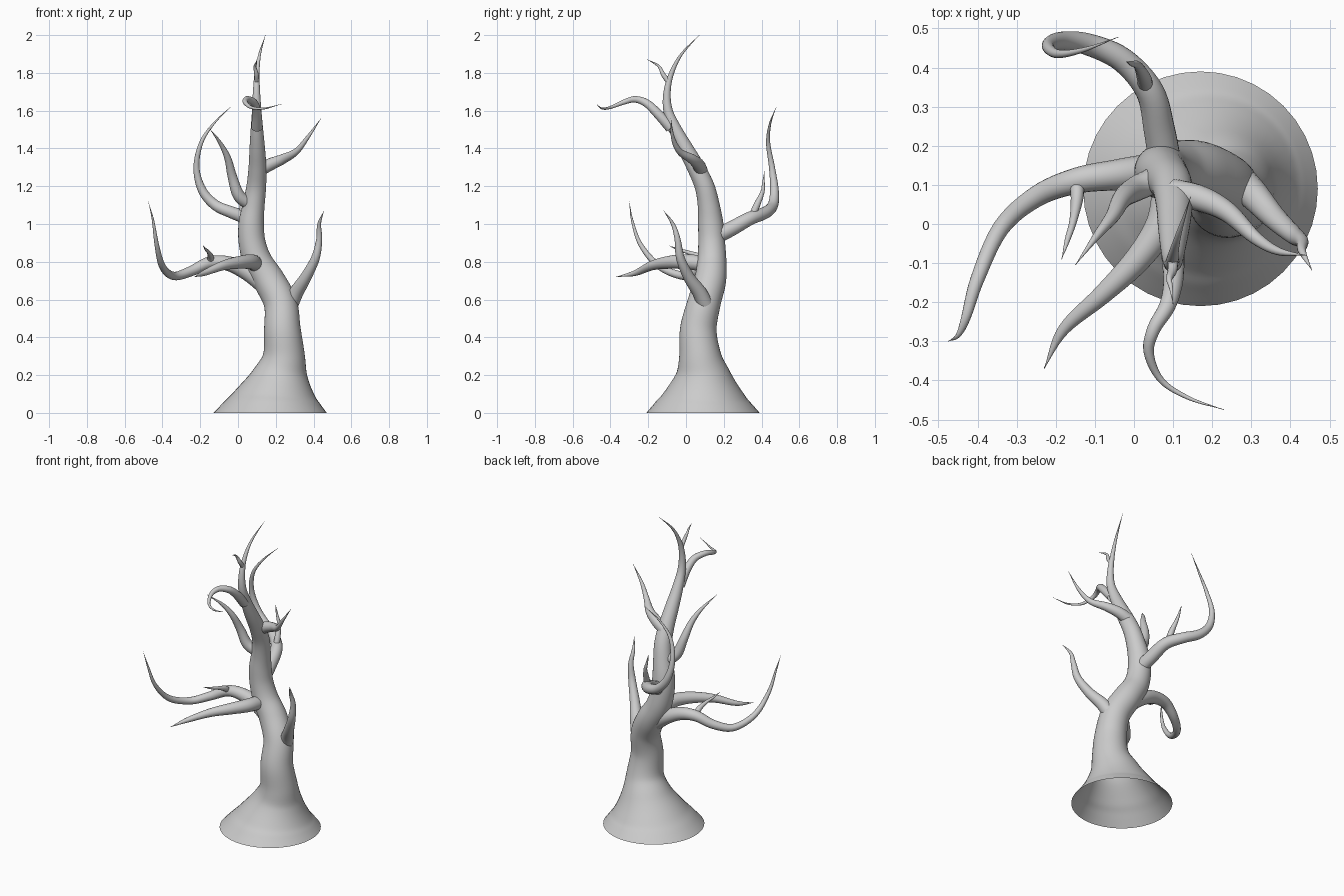
import bpy, bmesh, math
from mathutils import Vector


def spline(pts, steps=6):
    """Catmull-Rom through (x, y, z, radius) points."""
    p = [Vector(q) for q in pts]
    p = [2 * p[0] - p[1]] + p + [2 * p[-1] - p[-2]]
    out = []
    for i in range(1, len(p) - 2):
        a, b, c, d = p[i - 1:i + 3]
        for s in range(steps):
            t = s / steps
            out.append(0.5 * (2 * b + (c - a) * t + (2 * a - 5 * b + 4 * c - d) * t * t
                              + (3 * b - a - 3 * c + d) * t ** 3))
    return out + [p[-2]]


def limb(name, pts, sides=20, rooted=False):
    """Tapering tube swept along a spline; a rooted one starts with level rings."""
    path = spline(pts)
    bm = bmesh.new()
    rings, side = [], None
    for i, q in enumerate(path):
        t = (path[min(i + 1, len(path) - 1)].xyz - path[max(i - 1, 0)].xyz).normalized()
        if rooted:
            t = t.lerp(Vector((0, 0, 1)), max(0, 1 - q.z / 0.4)).normalized()
        if side is None:
            side = t.orthogonal()
        side = (side - t * side.dot(t)).normalized()
        other = t.cross(side)
        r = max(q.w, 0.0008)
        rings.append([bm.verts.new(q.xyz + r * (math.cos(a) * side + math.sin(a) * other))
                      for a in (2 * math.pi * k / sides for k in range(sides))])
    for lo, hi in zip(rings, rings[1:]):
        for k in range(sides):
            n = (k + 1) % sides
            bm.faces.new((lo[k], lo[n], hi[n], hi[k]))
    bm.faces.new(rings[-1])
    me = bpy.data.meshes.new(name)
    bm.to_mesh(me)
    bm.free()
    me.shade_smooth()
    ob = bpy.data.objects.new(name, me)
    bpy.context.collection.objects.link(ob)
    return ob


# Trunk with flared, open foot
limb("trunk", [
    (.17, .09, 0, .30), (.182, .09, .05, .257), (.195, .092, .1, .215), (.222, .09, .2, .15),
    (.243, .075, .3, .112), (.235, .065, .44, .097), (.225, .095, .58, .088),
    (.165, .128, .7, .084), (.105, .137, .8, .077), (.075, .136, .9, .071),
    (.07, .131, 1.0, .067), (.083, .12, 1.1, .058), (.097, .098, 1.2, .052),
    (.103, .052, 1.3, .047), (.102, -.003, 1.4, .041), (.1, -.055, 1.5, .033),
    (.099, -.095, 1.6, .025), (.098, -.1, 1.7, .019), (.101, -.076, 1.8, .013),
    (.115, -.023, 1.9, .007), (.145, .07, 2.0, 0)], sides=40, rooted=True)

# Lower left branch and its twig
limb("lower_left_branch", [
    (.14, .13, .68, .05), (.05, .135, .745, .045), (-.05, .125, .79, .039),
    (-.15, .11, .795, .033), (-.25, .07, .75, .027), (-.34, -.01, .725, .022),
    (-.40, -.14, .775, .018), (-.43, -.24, .89, .012), (-.45, -.285, 1.02, .006),
    (-.475, -.3, 1.12, 0)])
limb("lower_left_twig", [
    (-.15, .115, .79, .019), (-.145, .075, .825, .017), (-.155, .01, .85, .01),
    (-.17, -.04, .865, .007), (-.185, -.09, .885, 0)], sides=12)

# Low front and low right branches
limb("lower_front_branch", [
    (.09, .1, .79, .042), (.07, 0, .8, .04), (.01, -.09, .797, .034),
    (-.08, -.18, .78, .025), (-.18, -.27, .74, .015), (-.23, -.37, .72, 0)])
limb("lower_right_branch", [
    (.28, .1, .58, .042), (.31, .07, .64, .038), (.36, .015, .72, .03),
    (.41, -.03, .82, .023), (.43, -.045, .92, .016), (.43, -.07, 1.0, .01),
    (.455, -.118, 1.07, 0)])

# Back branch sweeping left, with its twig
limb("back_branch", [
    (.08, .15, .93, .042), (.065, .24, .975, .04), (.04, .34, 1.03, .036),
    (-.03, .42, 1.06, .032), (-.12, .46, 1.1, .028), (-.19, .468, 1.18, .023),
    (-.22, .455, 1.3, .016), (-.195, .435, 1.43, .011), (-.13, .445, 1.53, .006),
    (-.04, .478, 1.62, 0)])
limb("back_twig", [
    (.03, .35, 1.04, .02), (.025, .375, 1.1, .018), (.01, .405, 1.17, .011),
    (-.005, .41, 1.22, .007), (-.02, .415, 1.28, 0)], sides=12)

# Upper left and upper right branches
limb("upper_left_branch", [
    (.07, .12, 1.1, .034), (.005, .09, 1.15, .032), (-.03, .065, 1.25, .025),
    (-.055, .02, 1.35, .018), (-.095, -.03, 1.43, .01), (-.15, -.105, 1.505, 0)])
limb("upper_right_branch", [
    (.1, .08, 1.28, .036), (.17, .065, 1.315, .033), (.24, .03, 1.345, .026),
    (.31, -.035, 1.385, .017), (.37, -.07, 1.46, .01), (.44, -.08, 1.56, 0)])

# Curling crown branch and top twig
limb("crown_branch", [
    (.1, -.08, 1.51, .03), (.1, -.15, 1.585, .025), (.085, -.21, 1.64, .021),
    (.05, -.27, 1.66, .017), (.038, -.33, 1.645, .013), (.07, -.4, 1.617, .008),
    (.14, -.445, 1.612, .005), (.23, -.475, 1.635, 0)])
limb("crown_twig", [
    (.1, -.09, 1.75, .014), (.098, -.12, 1.79, .012), (.09, -.14, 1.83, .008),
    (.095, -.165, 1.85, .005), (.1, -.205, 1.87, 0)], sides=12)
